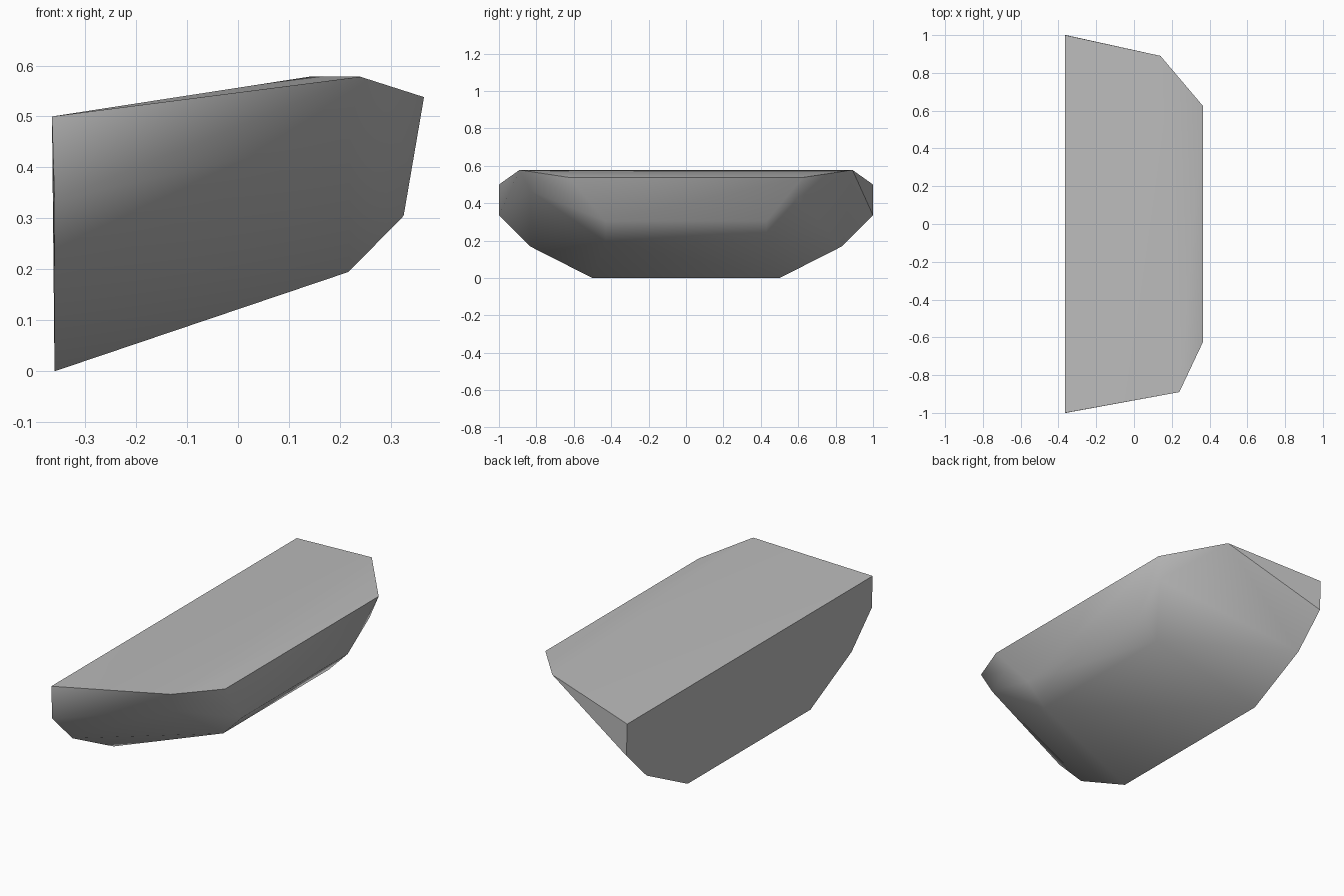
import bpy, bmesh, math

cube = bpy.data.objects.get("Cube")
if cube:
    bpy.data.objects.remove(cube, do_unlink=True)

# One stone colour
stone = bpy.data.materials.new("grey_stone")
stone.use_nodes = True
colour = (0.5, 0.5, 0.5, 1)
stone.diffuse_color = colour
bsdf = stone.node_tree.nodes["Principled BSDF"]
bsdf.inputs["Base Color"].default_value = colour
bsdf.inputs["Roughness"].default_value = 0.9


def hull_object(name, points, material, angle):
    """Wrap points in a faceted convex skin, smooth below the given angle."""
    bm = bmesh.new()
    for p in points:
        bm.verts.new(p)
    result = bmesh.ops.convex_hull(bm, input=bm.verts)
    loose = {v for v in result["geom_interior"] + result["geom_unused"]
             if isinstance(v, bmesh.types.BMVert)}
    bmesh.ops.delete(bm, geom=list(loose), context="VERTS")
    bmesh.ops.dissolve_limit(bm, angle_limit=math.radians(0.5),
                             verts=bm.verts, edges=bm.edges)
    bmesh.ops.recalc_face_normals(bm, faces=bm.faces)
    mesh = bpy.data.meshes.new(name)
    bm.to_mesh(mesh)
    bm.free()
    mesh.materials.append(material)
    obj = bpy.data.objects.new(name, mesh)
    bpy.context.collection.objects.link(obj)
    bpy.ops.object.select_all(action="DESELECT")
    obj.select_set(True)
    bpy.context.view_layer.objects.active = obj
    bpy.ops.object.shade_smooth_by_angle(angle=math.radians(angle))
    return obj


# Flat wall profile (x, half length, z), mirrored end to end
wall = [(-0.365, 1.0, 0.5), (-0.36, 1.0, 0.335),
        (-0.36, 0.835, 0.17), (-0.36, 0.5, 0.0)]
# Blunt nose profile, mirrored end to end
nose = [(0.365, 0.625, 0.538), (0.333, 0.595, 0.43),
        (0.325, 0.43, 0.305), (0.217, 0.43, 0.195)]
points = [(x, side * y, z) for x, y, z in wall + nose for side in (-1, 1)]

# Uneven corners of the top rim and the chipped front end
points += [(0.24, -0.89, 0.578), (0.14, 0.89, 0.578), (0.22, -0.83, 0.465)]

hull_object("rock_slab", points, stone, 38)
